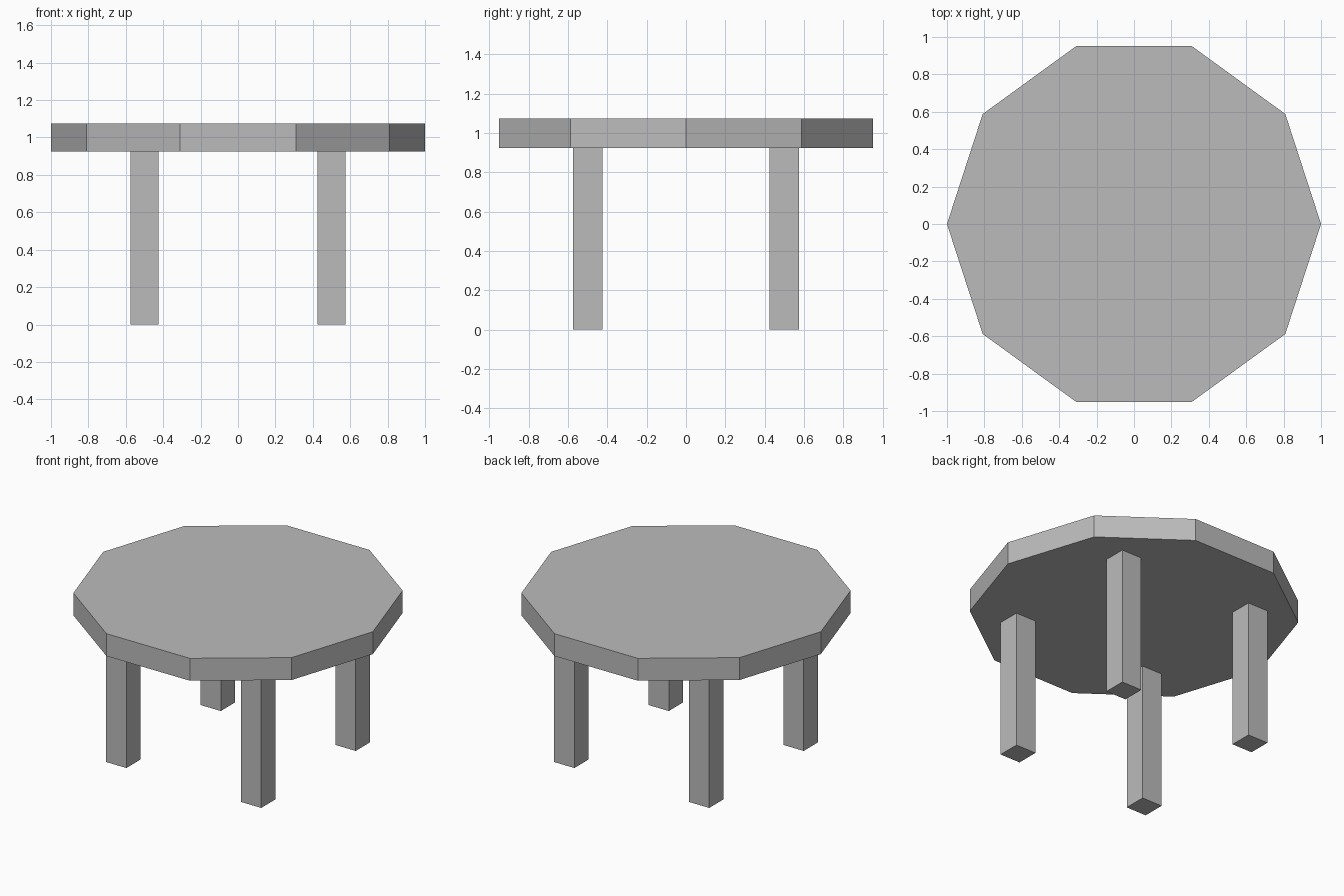
import bpy
import bmesh
from math import cos, sin, tau

cube = bpy.data.objects.get("Cube")
if cube:
    bpy.data.objects.remove(cube, do_unlink=True)

GREY = (0.5, 0.5, 0.5, 1)
grey = bpy.data.materials.new("plain grey")
grey.use_nodes = True
grey.diffuse_color = GREY
grey.node_tree.nodes["Principled BSDF"].inputs["Base Color"].default_value = GREY


def prism(name, outline, bottom, top):
    """Flat-faced prism: extrude a closed outline from bottom to top."""
    bm = bmesh.new()
    base = bm.faces.new([bm.verts.new((x, y, bottom)) for x, y in outline])
    result = bmesh.ops.extrude_face_region(bm, geom=[base], use_keep_orig=True)
    raised = [v for v in result["geom"] if isinstance(v, bmesh.types.BMVert)]
    bmesh.ops.translate(bm, verts=raised, vec=(0, 0, top - bottom))
    bmesh.ops.recalc_face_normals(bm, faces=bm.faces)
    mesh = bpy.data.meshes.new(name)
    bm.to_mesh(mesh)
    bm.free()
    mesh.materials.append(grey)
    obj = bpy.data.objects.new(name, mesh)
    bpy.context.collection.objects.link(obj)
    return obj


# Ten-sided table top with corners on the x axis
SIDES = 10
TOP_LOW, TOP_HIGH = 0.925, 1.075
decagon = [(cos(tau * i / SIDES), sin(tau * i / SIDES)) for i in range(SIDES)]
prism("table_top", decagon, TOP_LOW, TOP_HIGH)

# Four square legs
HALF, OFFSET = 0.075, 0.5
square = [(-HALF, -HALF), (HALF, -HALF), (HALF, HALF), (-HALF, HALF)]
for side, sx in (("left", 1), ("right", -1)):
    for end, sy in (("front", -1), ("back", 1)):
        leg = prism(f"{end}_{side}_leg", square, 0, TOP_LOW)
        leg.location = (sx * OFFSET, sy * OFFSET, 0)
